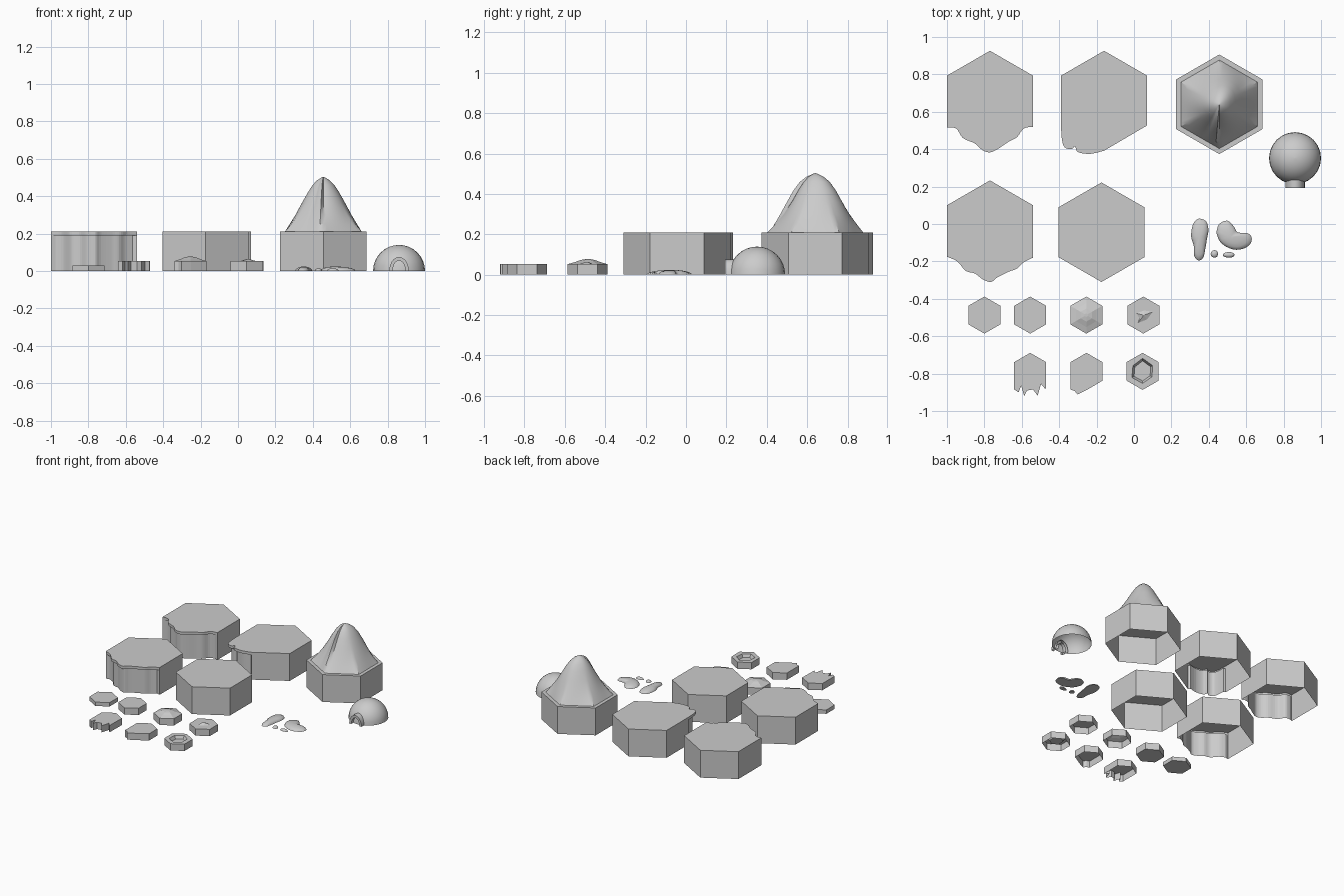
import bpy, bmesh, math
from math import sin, cos, pi, radians

if "Cube" in bpy.data.objects:
    bpy.data.objects.remove(bpy.data.objects["Cube"])

R_BIG, R_SMALL = 0.266, 0.099
TOP, SMALL_TOP, LIP = 0.21, 0.052, 0.19


def make(name, rings, cap_top=True, cap_bottom=False, closed=True, smooth=False):
    """Loft a list of equal-length point rings (bottom to top) into an object."""
    bm = bmesh.new()
    vs = [[bm.verts.new(p) for p in r] for r in rings]
    n = len(rings[0])
    for a, b in zip(vs, vs[1:]):
        for i in range(n if closed else n - 1):
            j = (i + 1) % n
            bm.faces.new((a[i], a[j], b[j], b[i]))
    if cap_top:
        bm.faces.new(vs[-1])
    if cap_bottom:
        bm.faces.new(vs[0][::-1])
    bmesh.ops.remove_doubles(bm, verts=bm.verts, dist=1e-5)
    me = bpy.data.meshes.new(name)
    bm.to_mesh(me)
    bm.free()
    ob = bpy.data.objects.new(name, me)
    bpy.context.collection.objects.link(ob)
    if smooth:
        bpy.context.view_layer.objects.active = ob
        ob.select_set(True)
        bpy.ops.object.shade_smooth_by_angle(angle=radians(35))
        ob.select_set(False)
    return ob


def at(pts, z):
    return [(x, y, z) for x, y in pts]


def hexagon(cx, cy, r):
    return [(cx + r * cos(radians(30 + 60 * k)), cy + r * sin(radians(30 + 60 * k)))
            for k in range(6)]


def rounded(pts, steps=4):
    """Catmull-Rom smoothing of an open point list."""
    p = [pts[0]] + pts + [pts[-1]]
    out = []
    for i in range(1, len(p) - 2):
        for s in range(steps):
            t = s / steps
            out.append(tuple(0.5 * (2 * b + (c - a) * t + (2 * a - 5 * b + 4 * c - d) * t * t
                                    + (3 * b - a - 3 * c + d) * t ** 3)
                             for a, b, c, d in zip(p[i - 1], p[i], p[i + 1], p[i + 2])))
    return out + [pts[-1]]


def coast_tile(name, c, upper, coast):
    """Hollow tile whose coast wall sits back under a thin lip."""
    coast = rounded(coast)
    wall = []
    for i, (x, y) in enumerate(coast):
        k = 0.93 if 0 < i < len(coast) - 1 else 1.0
        wall.append((c[0] + (x - c[0]) * k, c[1] + (y - c[1]) * k))
    make(name, [at(upper + wall, 0), at(upper + wall, LIP),
                at(upper + coast, LIP), at(upper + coast, TOP)])


# Large coast tiles
coast_tile("coast_tile_back", (-0.77, 0.66), hexagon(-0.77, 0.66, R_BIG)[:3],
           [(-1, .515), (-.95, .51), (-.915, .46), (-.85, .43), (-.81, .395), (-.77, .383),
            (-.73, .40), (-.67, .44), (-.625, .465), (-.59, .51), (-.54, .52)])
coast_tile("coast_tile_front", (-0.77, -0.035), hexagon(-0.77, -0.033, R_BIG)[:3],
           [(-1, -.175), (-.945, -.20), (-.90, -.25), (-.85, -.265), (-.81, -.295),
            (-.765, -.31), (-.73, -.285), (-.67, -.255), (-.625, -.238), (-.59, -.205),
            (-.54, -.18)])
h = hexagon(-0.16, 0.66, R_BIG)
coast_tile("corner_coast_tile", (-0.16, 0.66), [h[5]] + h[:3],
           [h[3], (-.385, .45), (-.37, .41), (-.335, .40), (-.315, .415), (-.30, .385),
            (-.235, .375), (-.16, .392)])

# Plain large tile
h = hexagon(-0.174, -0.044, R_BIG)
make("plain_tile", [at(h, 0), at(h, TOP)])

# Mountain tile and its peak
MX, MY = 0.456, 0.64
h = hexagon(MX, MY, R_BIG)
make("mountain_tile", [at(h, 0), at(h, TOP)])
rings = []
levels = [(.21, .205), (.25, .178), (.30, .146), (.36, .113), (.42, .080),
          (.46, .055), (.485, .032), (.503, .003)]
for i, (z, r) in enumerate(levels):
    f = max(0, 1 - i / 3)
    bulge = sin(pi * i / (len(levels) - 1))
    ring = []
    for k in range(72):
        a = 5 * k
        hexed = 1 / cos(radians((a + 30) % 60 - 30))
        rr = r * (f * hexed + (1 - f) * 1.03)
        rr += 0.022 * bulge * max(0, cos(radians(a - 65))) ** 3
        if 250 <= a <= 265:                       # sharp front ridge
            rr += 0.025 * bulge * (a - 245) / 20
        ring.append((MX + rr * cos(radians(a)), MY + rr * sin(radians(a)), z))
    rings.append(ring)
make("mountain_peak", rings, smooth=True)

# Small tiles: flat, plain, hill, cracked, jagged coast, corner coast, crater
h = hexagon(-0.80, -0.487, R_SMALL)
make("small_flat_tile", [at(h, 0), at(h, 0.03)], cap_bottom=True)
h = hexagon(-0.555, -0.487, R_SMALL)
make("small_plain_tile", [at(h, 0), at(h, SMALL_TOP)], cap_bottom=True)


def scaled(pts, c, k):
    return [(c[0] + (x - c[0]) * k, c[1] + (y - c[1]) * k) for x, y in pts]


c = (-0.255, -0.487)
h = hexagon(*c, R_SMALL)
make("small_hill_tile", [at(h, 0), at(h, SMALL_TOP), at(scaled(h, c, .65), .062),
                         at(scaled(h, c, .35), .073), at(scaled(h, c, .1), .077)])

c = (0.05, -0.487)
h = hexagon(*c, R_SMALL)
make("small_cracked_tile", [at(h, 0), at(h, SMALL_TOP)])
base = [(.10, -.47), (.055, -.462), (.012, -.477), (.03, -.505), (.02, -.53), (.07, -.51)]
make("small_ridge", [at(base, SMALL_TOP), at(scaled(base, (.052, -.488), .1), .064)])

h = hexagon(-0.555, -0.788, R_SMALL)
o = h[:3] + [(-.641, -.885), (-.617, -.90), (-.603, -.865), (-.587, -.92), (-.572, -.89),
             (-.54, -.885), (-.515, -.918), (-.497, -.855), (-.472, -.885)]
make("small_jagged_tile", [at(o, 0), at(o, SMALL_TOP)])

h = hexagon(-0.254, -0.788, R_SMALL)
o = [h[5]] + h[:3] + [(-.34, -.885), (-.318, -.892), (-.302, -.912), (-.25, -.886)]
make("small_corner_tile", [at(o, 0), at(o, SMALL_TOP)])

c = (0.046, -0.788)
h = hexagon(*c, R_SMALL)
hole = [(c[0] + r * cos(radians(30 + 60 * k)), c[1] + r * sin(radians(30 + 60 * k)))
        for k, r in enumerate([.062, .070, .060, .066, .064, .058])]
make("small_crater_tile", [at(h, 0), at(h, SMALL_TOP), at(hole, SMALL_TOP),
                           at(scaled(hole, c, .8), .028)])


# Puddles: low domes with free outlines
def puddle(name, c, pts, height):
    o = rounded(pts + [pts[0]], 3)[:-1]
    make(name, [at(scaled(o, c, cos(t)), height * sin(t))
                for t in (0, .35, .7, 1.05, 1.4)], cap_bottom=True, smooth=True)


def oval(cx, cy, rx, ry):
    return [(cx + rx * cos(k * pi / 4), cy + ry * sin(k * pi / 4)) for k in range(8)]


puddle("long_puddle", (.352, -.07),
       [(.35, .03), (.325, .015), (.31, -.02), (.306, -.07), (.32, -.12), (.322, -.17),
        (.345, -.195), (.37, -.18), (.38, -.14), (.39, -.08), (.398, -.03), (.385, .015)], .024)
puddle("bean_puddle", (.515, -.07),
       [(.44, -.045), (.46, -.095), (.51, -.13), (.565, -.137), (.615, -.115), (.63, -.078),
        (.61, -.05), (.555, -.045), (.535, -.015), (.50, .018), (.455, 0)], .024)
puddle("round_puddle", (.43, -.16), oval(.43, -.16, .02, .02), .014)
puddle("oval_puddle", (.507, -.165), oval(.507, -.165, .032, .015), .014)

# Snow dome, open below, with an arched tunnel
DX, DY, DR = 0.861, 0.352, 0.139
make("dome", [[(DX + DR * cos(t) * cos(a), DY + DR * cos(t) * sin(a), DR * sin(t))
               for a in [2 * pi * k / 24 for k in range(24)]]
              for t in [pi / 2 * i / 7.95 for i in range(8)] + [1.569]], smooth=True)


def arch(r, top, y):
    return [(DX - r * cos(pi * k / 14), y, top * sin(pi * k / 14)) for k in range(15)]


make("dome_tunnel", [arch(.052, .075, .25), arch(.052, .075, .193),
                     arch(.034, .055, .193), arch(.034, .055, .25)],
     cap_top=False, closed=False, smooth=True)
